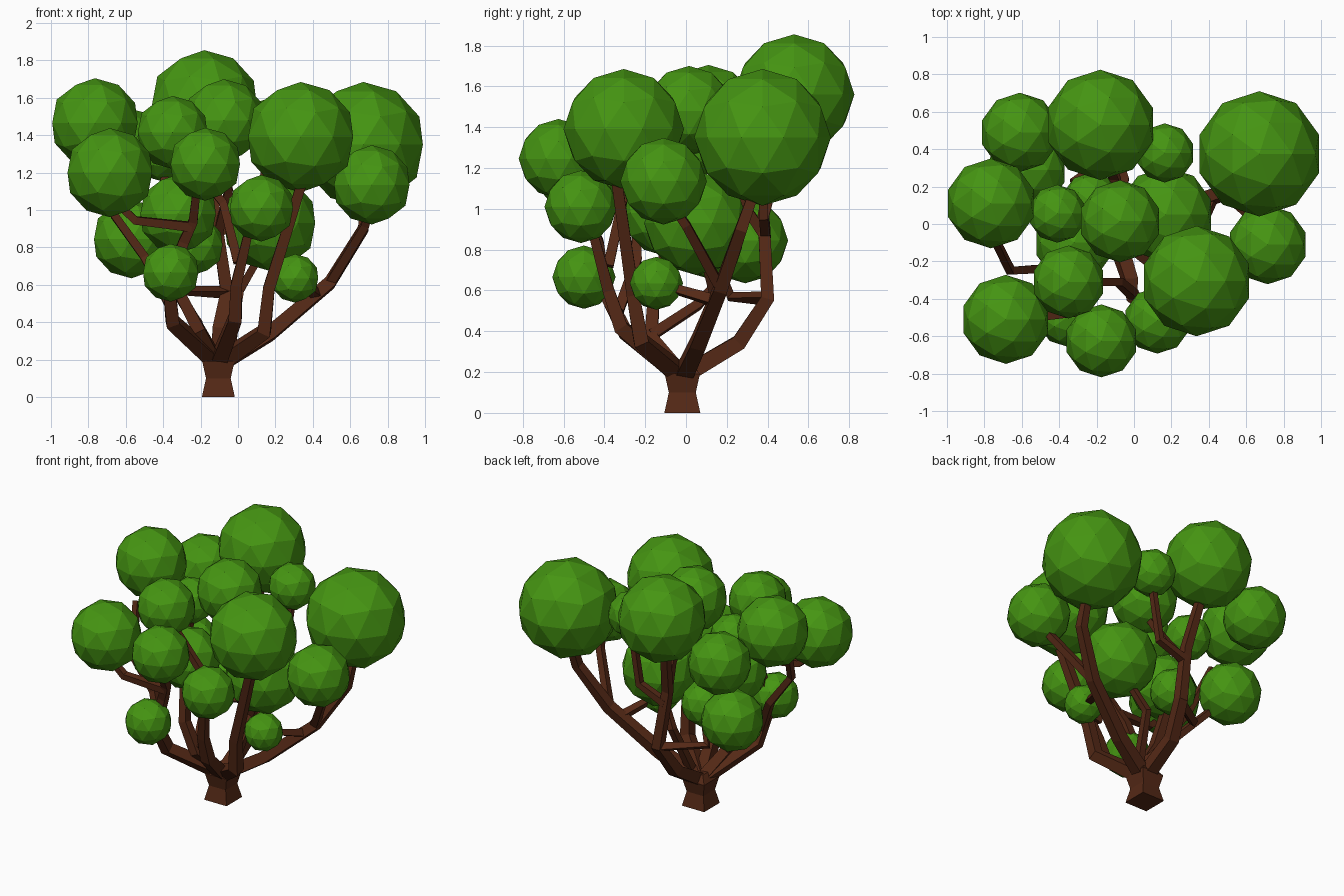
import bpy, bmesh
from mathutils import Vector


def material(name, color):
    m = bpy.data.materials.new(name)
    m.diffuse_color = color
    return m


BARK = material("bark", (0.09, 0.022, 0.008, 1))
LEAF = material("leaf", (0.06, 0.30, 0.006, 1))


def limb(name, points, widths):
    """Square tapered tube; widths are half-widths, one per point or (start, end)."""
    pts = [Vector(p) for p in points]
    n = len(pts)
    if len(widths) != n:
        a, b = widths
        widths = [a + (b - a) * i / (n - 1) for i in range(n)]
    bm = bmesh.new()
    rings = []
    for i, p in enumerate(pts):
        before = (p - pts[i - 1]).normalized() if i else Vector()
        after = (pts[i + 1] - p).normalized() if i < n - 1 else Vector()
        q = Vector((0, 0, 1)).rotation_difference((before + after).normalized())
        w = widths[i]
        rings.append([bm.verts.new(p + q @ Vector((sx * w, sy * w, 0)))
                      for sx, sy in ((-1, -1), (1, -1), (1, 1), (-1, 1))])
    for lo, hi in zip(rings, rings[1:]):
        for k in range(4):
            j = (k + 1) % 4
            bm.faces.new((lo[k], lo[j], hi[j], hi[k]))
    bm.faces.new(rings[0][::-1])
    bm.faces.new(rings[-1])
    mesh = bpy.data.meshes.new(name)
    bm.to_mesh(mesh)
    bm.free()
    mesh.materials.append(BARK)
    bpy.context.collection.objects.link(bpy.data.objects.new(name, mesh))


def leaf_ball(name, x, y, z, r):
    bpy.ops.mesh.primitive_ico_sphere_add(subdivisions=2, radius=r, location=(x, y, z))
    ob = bpy.context.object
    ob.name = name
    ob.data.materials.append(LEAF)


# Trunk: flared foot, waist, crown where limbs split
limb("trunk", [(-.105, -.018, 0), (-.105, -.018, .1), (-.105, -.018, .19), (-.105, -.018, .24)],
     [.088, .066, .086, .05])

# Main limbs
limb("limb_right", [(-.08, -.01, .19), (.17, .06, .34), (.49, .17, .61), (.67, .27, .9), (.68, .34, 1.1)], (.042, .024))
limb("limb_back", [(-.1, .0, .19), (-.1, .26, .345), (-.06, .4, .56), (-.12, .38, .97), (-.17, .48, 1.35)], (.042, .024))
limb("limb_front_right", [(-.09, -.03, .19), (.14, -.22, .35), (.165, -.26, .58), (.34, -.34, 1.14)], (.042, .026))
limb("limb_front", [(-.105, -.04, .19), (-.015, -.32, .42), (-.01, -.38, .6), (.06, -.46, .9)], (.042, .022))
limb("limb_left", [(-.12, -.03, .19), (-.35, -.3, .4), (-.37, -.4, .6), (-.29, -.43, .83), (-.24, -.47, .94), (-.22, -.57, 1.12)], (.04, .02))
limb("limb_left_inner", [(-.12, -.03, .19), (-.21, -.17, .36), (-.31, -.16, .55), (-.35, -.1, .8), (-.4, .03, 1.22)], (.038, .02))

# Side branches
branches = {
    "far_right": [(.49, .17, .61), (.68, .0, .92), (.72, -.09, 1.05)],
    "low_right": [(.42, .14, .55), (.32, -.1, .62)],
    "centre": [(-.04, .0, .25), (.01, .14, .57), (.12, .09, .76)],
    "back_crossing": [(-.06, .4, .56), (-.32, .22, .57), (-.25, .15, .74)],
    "back_right": [(-.11, .39, .88), (.1, .38, .96), (.16, .38, 1.32)],
    "top": [(-.11, .39, .86), (-.05, .23, 1.1), (-.07, .07, 1.32)],
    "left_back": [(-.21, -.17, .38), (-.31, .06, .53), (-.5, .25, .75)],
    "left_high": [(-.37, -.33, .5), (-.5, -.24, .75), (-.66, -.25, .97), (-.74, -.09, 1.27)],
    "left_front": [(-.25, -.46, .91), (-.55, -.5, .945), (-.66, -.51, 1.05)],
    "front_high": [(0, -.38, .72), (-.08, -.31, 1.04), (-.3, -.31, 1.3)],
}
for name, path in branches.items():
    limb("branch_" + name, path, (.025, .019))

# Foliage balls: x, y, z, radius
balls = [
    (.67, .375, 1.35, .335), (-.18, .53, 1.56, .295), (-.765, .11, 1.465, .24),
    (-.61, .49, 1.34, .212), (.335, -.305, 1.39, .295), (-.35, -.31, 1.415, .195),
    (-.075, .015, 1.48, .22), (-.685, -.51, 1.2, .238), (-.175, -.625, 1.245, .195),
    (.125, -.515, 1.01, .178), (.715, -.11, 1.135, .212), (.165, .38, 1.44, .158),
    (.17, .05, .93, .255), (-.57, .29, .845, .21), (-.36, -.5, .665, .155),
    (.305, -.145, .635, .13), (-.32, -.1, .98, .212), (-.41, .055, 1.31, .155),
    (-.23, .12, .81, .155),
]
for i, b in enumerate(balls):
    leaf_ball(f"foliage_{i + 1:02d}", *b)
